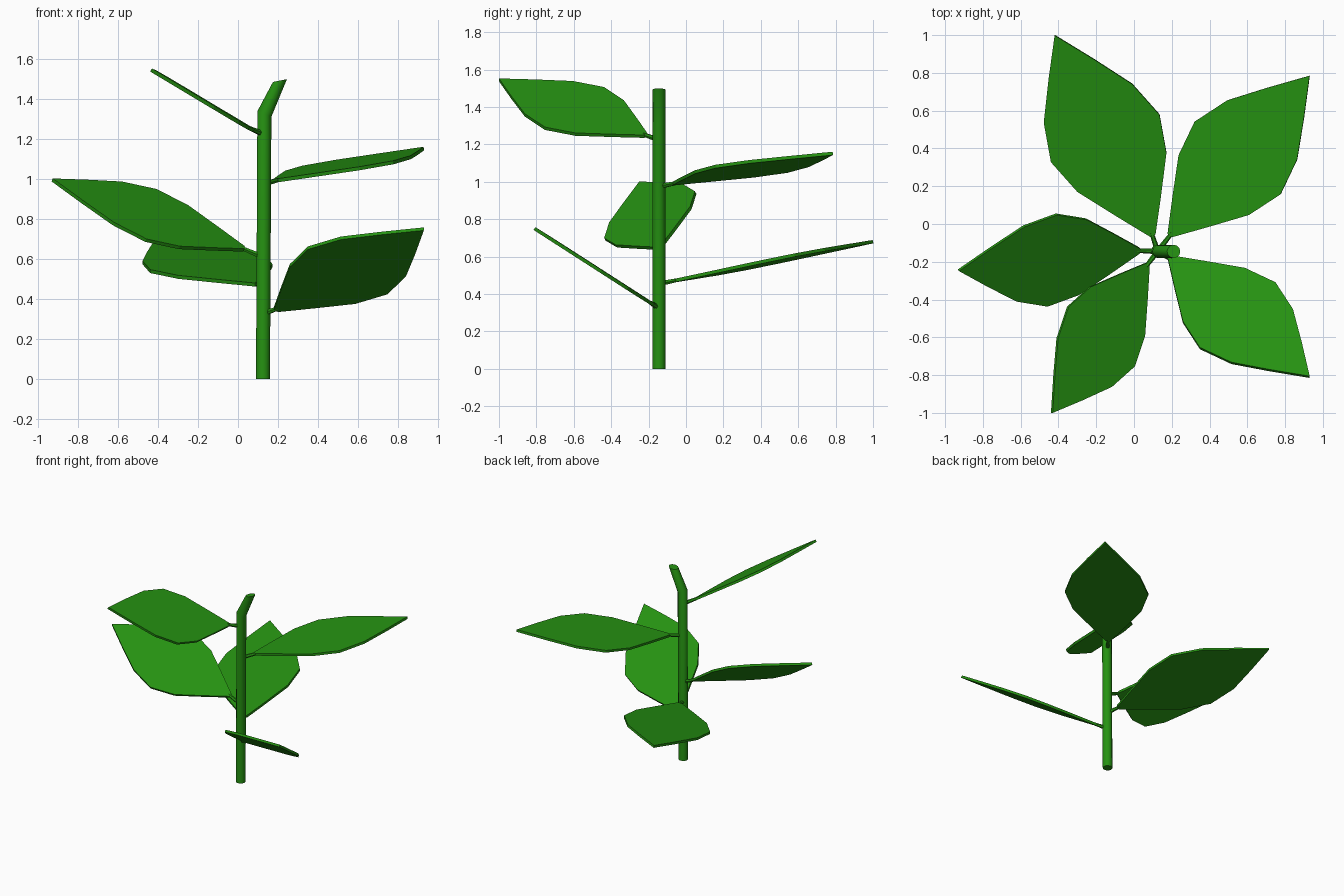
import bpy, bmesh, math
from mathutils import Vector

if "Cube" in bpy.data.objects:
    bpy.data.objects.remove(bpy.data.objects["Cube"])

green = bpy.data.materials.new("leaf green")
green.diffuse_color = (0.019, 0.29, 0.006, 1)
green.use_nodes = True
green.node_tree.nodes["Principled BSDF"].inputs["Base Color"].default_value = green.diffuse_color


def finish(bm, name, smooth=False):
    bmesh.ops.recalc_face_normals(bm, faces=bm.faces[:])
    me = bpy.data.meshes.new(name)
    bm.to_mesh(me)
    bm.free()
    me.materials.append(green)
    ob = bpy.data.objects.new(name, me)
    bpy.context.collection.objects.link(ob)
    if smooth:
        bpy.ops.object.select_all(action='DESELECT')
        ob.select_set(True)
        bpy.context.view_layer.objects.active = ob
        bpy.ops.object.shade_smooth_by_angle(angle=math.radians(35))
    return ob


def skin(bm, rings):
    """Join rings of points into a capped tube."""
    vs = [[bm.verts.new(p) for p in r] for r in rings]
    n = len(vs[0])
    for a, b in zip(vs, vs[1:]):
        for i in range(n):
            j = (i + 1) % n
            bm.faces.new((a[i], a[j], b[j], b[i]))
    bm.faces.new(vs[0][::-1])
    bm.faces.new(vs[-1])


# Stem: upright tube with a bent, slanted tip (x, z, slant)
SY, R, N = -0.145, 0.035, 12
rings = []
for cx, cz, k in ((0.125, 0, 0), (0.132, 1.325, -0.4), (0.21, 1.4925, 0.2)):
    rings.append([(cx + R * math.cos(t), SY + R * math.sin(t), cz + k * R * math.cos(t))
                  for t in (2 * math.pi * i / N for i in range(N))])
bm = bmesh.new()
skin(bm, rings)
finish(bm, "stem", True)

# Leaf outline: (position along the midrib, share of half width)
PROFILE = ((0, 0.05), (0.145, 0.41), (0.315, 0.82), (0.485, 1), (0.66, 0.815), (0.83, 0.42))
THICK = 0.009

# Each leaf: name, stalk height on stem, base, tip, half-width vector
LEAVES = (
    ("front_right", 0.325, (0.19, -0.18, 0.347), (0.93, -0.81, 0.75), (-0.20, -0.1725, 0.112)),
    ("back_left", 0.455, (0.10, -0.06, 0.472), (-0.42, 1.0, 0.68), (0.2875, 0.125, 0.035)),
    ("left", 0.61, (0.03, -0.14, 0.65), (-0.93, -0.245, 0.995), (0.025, 0.2425, 0.125)),
    ("back_right", 0.975, (0.19, -0.06, 0.992), (0.93, 0.785, 1.152), (0.2275, -0.1925, 0.0125)),
    ("front_left", 1.225, (0.07, -0.215, 1.248), (-0.435, -1.0, 1.545), (0.175, -0.158, -0.107)),
)

for name, h, base, tip, side in LEAVES:
    base, tip, side = Vector(base), Vector(tip), Vector(side)
    axis = tip - base
    # blade: flat outline with a little thickness
    pts = [base + axis * t + side * w for t, w in PROFILE] + [tip]
    pts += [base + axis * t - side * w for t, w in reversed(PROFILE)]
    nrm = axis.cross(side).normalized() * THICK
    bm = bmesh.new()
    skin(bm, [[p - nrm for p in pts], [p + nrm for p in pts]])
    finish(bm, name + "_leaf")
    # stalk from the stem to just inside the blade
    start = Vector((0.125, SY, h))
    end = base + axis * 0.015
    d = end - start
    u = d.cross(Vector((0, 0, 1))).normalized()
    v = d.cross(u).normalized()
    bm = bmesh.new()
    skin(bm, [[c + (u * math.cos(a) + v * math.sin(a)) * r
               for a in (math.pi * i / 3 for i in range(6))]
              for c, r in ((start, 0.015), (end, 0.011))])
    finish(bm, name + "_stalk", True)
